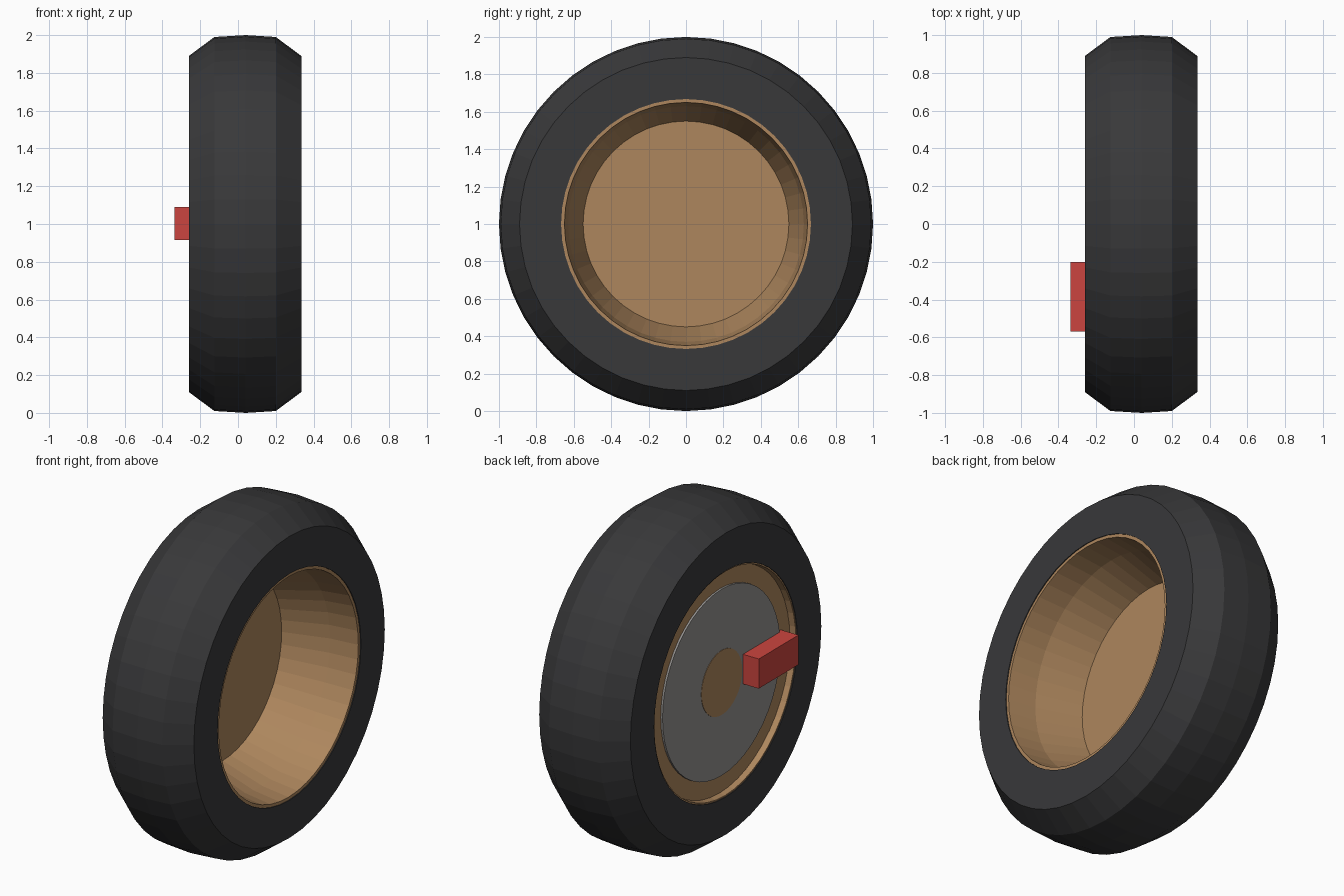
import bpy, bmesh, math

if "Cube" in bpy.data.objects:
    bpy.data.objects.remove(bpy.data.objects["Cube"])

SEGMENTS = 48
CENTRE_Z = 1.0


def material(name, rgb):
    m = bpy.data.materials.new(name)
    m.diffuse_color = (*rgb, 1)
    m.use_nodes = True
    m.node_tree.nodes["Principled BSDF"].inputs["Base Color"].default_value = m.diffuse_color
    return m


RUBBER = material("rubber", (0.04, 0.04, 0.042))
TAN = material("tan_metal", (0.42, 0.24, 0.11))
STEEL = material("steel", (0.30, 0.29, 0.28))
RED = material("red", (0.60, 0.06, 0.05))


def add_object(name, bm, mat):
    bmesh.ops.recalc_face_normals(bm, faces=bm.faces)
    mesh = bpy.data.meshes.new(name)
    bm.to_mesh(mesh)
    bm.free()
    mesh.materials.append(mat)
    ob = bpy.data.objects.new(name, mesh)
    bpy.context.collection.objects.link(ob)
    return ob


def lathe(name, profile, mat, closed=False):
    """Spin (x, radius) points about the wheel axle."""
    bm = bmesh.new()
    verts = [bm.verts.new((x, 0, CENTRE_Z + r)) for x, r in profile]
    edges = [bm.edges.new(pair) for pair in zip(verts, verts[1:])]
    if closed:
        edges.append(bm.edges.new((verts[-1], verts[0])))
    bmesh.ops.spin(bm, geom=verts + edges, cent=(0, 0, CENTRE_Z), axis=(1, 0, 0),
                   angle=math.tau, steps=SEGMENTS, use_duplicate=False)
    bmesh.ops.remove_doubles(bm, verts=bm.verts, dist=1e-4)
    return add_object(name, bm, mat)


def box(name, low, high, mat):
    bm = bmesh.new()
    bmesh.ops.create_cube(bm, size=1)
    for v in bm.verts:
        v.co = [(a + b) / 2 + c * (b - a) for a, b, c in zip(low, high, v.co)]
    return add_object(name, bm, mat)


# Tyre with bevelled shoulders
lathe("tyre", [(-0.26, 0.668), (-0.26, 0.89), (-0.125, 0.99), (0.04, 1.0),
               (0.20, 0.99), (0.335, 0.89), (0.335, 0.668)], RUBBER, closed=True)

# Deep dished rim with a solid wheel disc
lathe("rim", [(-0.10, 0), (-0.10, 0.55), (0.16, 0.63), (0.33, 0.65), (0.33, 0.668),
              (-0.255, 0.668), (-0.255, 0.66), (-0.22, 0.655), (-0.22, 0)], TAN)

# Brake disc on the inner side, with the hub through it
lathe("brake_disc", [(-0.215, 0.19), (-0.232, 0.19), (-0.232, 0.55), (-0.215, 0.55)],
      STEEL, closed=True)
lathe("hub", [(-0.234, 0), (-0.234, 0.19), (-0.098, 0.197), (-0.098, 0)], TAN)

# Brake caliper
box("brake_caliper", (-0.335, -0.57, 0.915), (-0.20, -0.20, 1.09), RED)
